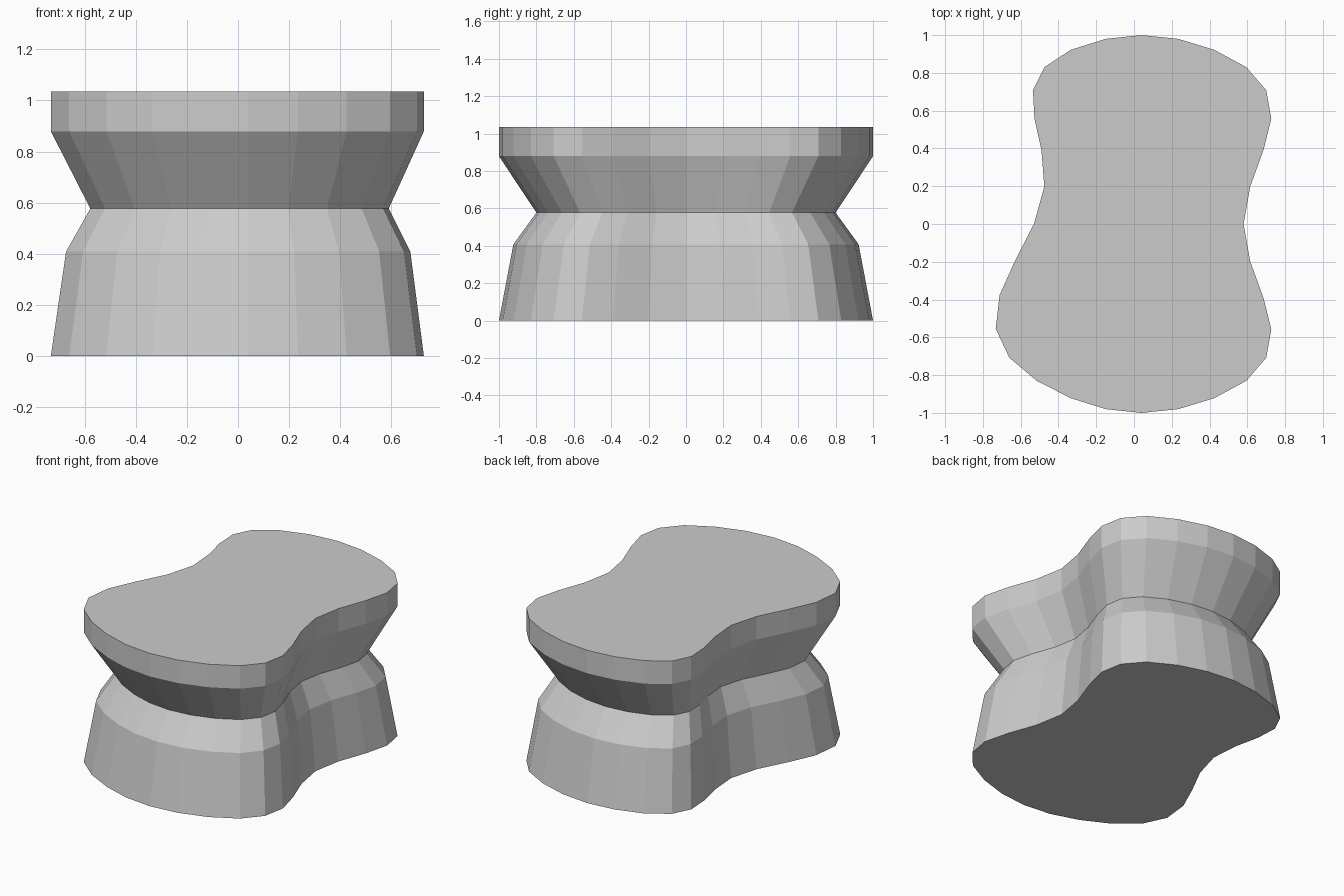
import bpy
import bmesh

if "Cube" in bpy.data.objects:
    bpy.data.objects.remove(bpy.data.objects["Cube"])

# Right lobe outline: upper half from the back tip to the waist, mirrored in y
right_half = [(0.04, 1.0), (0.235, 0.98), (0.425, 0.922), (0.595, 0.83), (0.70, 0.708),
              (0.727, 0.557), (0.685, 0.39), (0.615, 0.197), (0.58, 0.0)]
# Left side, asymmetric, from the front to the back
left_side = [(-0.15, -0.98), (-0.335, -0.922), (-0.515, -0.83), (-0.66, -0.708),
             (-0.732, -0.555), (-0.712, -0.377), (-0.63, -0.195), (-0.53, 0.0),
             (-0.475, 0.197), (-0.49, 0.39), (-0.527, 0.557), (-0.535, 0.708),
             (-0.475, 0.83), (-0.335, 0.922), (-0.15, 0.98)]
outline = right_half + [(x, -y) for x, y in reversed(right_half[:-1])] + left_side
outline.reverse()  # counter-clockwise seen from above

# Section heights and scale about the outline's centre
sections = [(0.0, 1.0), (0.408, 0.923), (0.577, 0.80), (0.879, 1.0), (1.035, 1.0)]
CENTRE_X = 0.04


def loft(name, outline, sections):
    bm = bmesh.new()
    rings = [[bm.verts.new((CENTRE_X + (x - CENTRE_X) * s, y * s, z)) for x, y in outline]
             for z, s in sections]
    n = len(outline)
    for low, high in zip(rings, rings[1:]):
        for i in range(n):
            j = (i + 1) % n
            bm.faces.new((low[i], low[j], high[j], high[i]))
    bm.faces.new(rings[0][::-1])
    bm.faces.new(rings[-1])
    bmesh.ops.recalc_face_normals(bm, faces=bm.faces)
    mesh = bpy.data.meshes.new(name)
    bm.to_mesh(mesh)
    bm.free()
    obj = bpy.data.objects.new(name, mesh)
    bpy.context.collection.objects.link(obj)
    return obj


# Waisted body with flared base and straight top rim
loft("waisted_pedestal", outline, sections)
